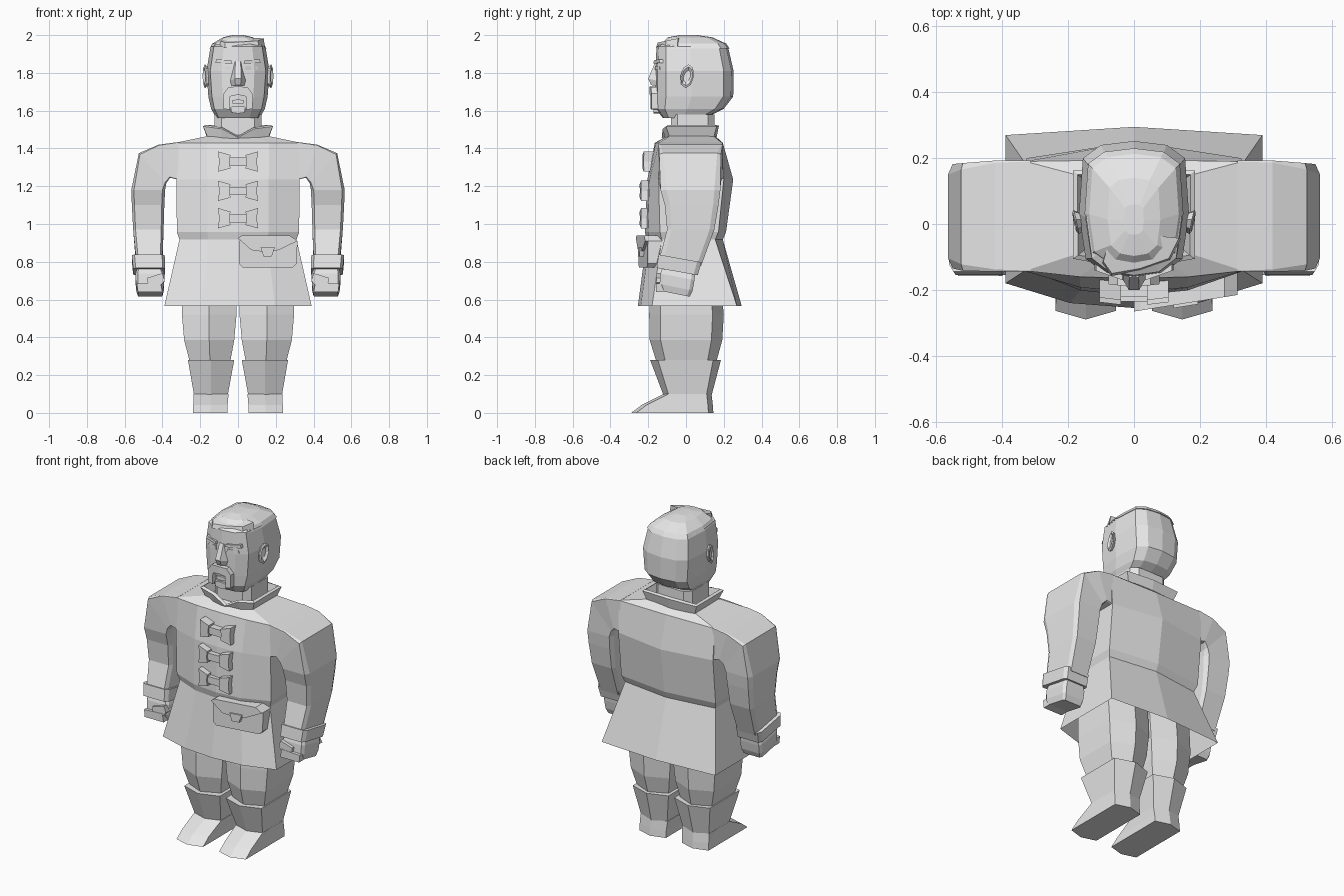
import bpy, bmesh, math

cube = bpy.data.objects.get("Cube")
if cube:
    bpy.data.objects.remove(cube, do_unlink=True)

grey = bpy.data.materials.new("plain grey")
grey.use_nodes = True
grey.diffuse_color = (0.8, 0.8, 0.8, 1)
grey.node_tree.nodes["Principled BSDF"].inputs["Base Color"].default_value = (0.8, 0.8, 0.8, 1)


def loft(name, rings, mirror=False, caps=(True, True)):
    """Skin a list of equal-length point rings."""
    bm = bmesh.new()
    vs = [[bm.verts.new(p) for p in r] for r in rings]
    n = len(rings[0])
    for a, b in zip(vs, vs[1:]):
        for i in range(n):
            j = (i + 1) % n
            bm.faces.new((a[i], a[j], b[j], b[i]))
    for wanted, ring in zip(caps, (vs[0], vs[-1])):
        if wanted:
            bm.faces.new(ring)
    bmesh.ops.recalc_face_normals(bm, faces=bm.faces)
    me = bpy.data.meshes.new(name)
    bm.to_mesh(me)
    bm.free()
    me.materials.append(grey)
    ob = bpy.data.objects.new(name, me)
    bpy.context.collection.objects.link(ob)
    if mirror:
        ob.modifiers.new("Mirror", 'MIRROR').use_mirror_merge = False
    return ob


def prism(name, pts, y0, y1, mirror=False, skew=0.0, x0=0.0):
    """Extrude an (x, z) outline from y0 to y1, slanting with x."""
    ring = lambda y: [(x, y + skew * (x - x0), z) for x, z in pts]
    return loft(name, [ring(y0), ring(y1)], mirror)


def both(half):
    """Close a half ring whose first and last points lie on x = 0."""
    return half + [(-x, y, z) for x, y, z in half[-2:0:-1]]


def hexa(x0, x1, y0, y1, z, k=0.15):
    m, d = (x0 + x1) / 2, k * (y1 - y0)
    return [(m, y0, z), (x1, y0 + d, z), (x1, y1 - d, z),
            (m, y1, z), (x0, y1 - d, z), (x0, y0 + d, z)]


def octa(a, b, y0, y1, cx=0.08, cy=0.1, tilt=0.0):
    """Chamfered ring spanning inner (x, z) a to outer (x, z) b."""
    ym = (y0 + y1) / 2
    uv = [(cx, 0), (1 - cx, 0), (1, cy), (1, 1 - cy),
          (1 - cx, 1), (cx, 1), (0, 1 - cy), (0, cy)]
    out = []
    for u, v in uv:
        y = y0 + v * (y1 - y0)
        out.append((a[0] + u * (b[0] - a[0]), y,
                    a[1] + u * (b[1] - a[1]) - tilt * (y - ym)))
    return out


# Tunic, open at the hem: z, half width, front middle, front corner, back corner, back middle
def torso_ring(z, w, f, fc, bc, b):
    return both([(0, f, z), (0.5 * w, f + 0.2 * (fc - f), z), (w, fc, z),
                 (w, (fc + bc) / 2, z), (w, bc, z), (0, b, z)])


loft("tunic", [torso_ring(*r) for r in (
    (0.565, 0.39, -0.255, -0.18, 0.27, 0.295),
    (0.917, 0.31, -0.208, -0.128, 0.155, 0.195),
    (0.958, 0.324, -0.218, -0.138, 0.172, 0.212),
    (1.235, 0.325, -0.205, -0.145, 0.2, 0.25),
    (1.43, 0.33, -0.165, -0.142, 0.19, 0.195),
    (1.47, 0.14, -0.09, -0.08, 0.14, 0.15))], caps=(False, True))

# Sleeves from the shoulder to the wrist
loft("sleeve", [
    octa((0.315, 1.235), (0.315, 1.434), -0.145, 0.193, 0.01, 0.01),
    octa((0.36, 1.245), (0.42, 1.42), -0.145, 0.193, 0.02, 0.02),
    octa((0.38, 1.215), (0.525, 1.375), -0.142, 0.185, 0.04, 0.06),
    octa((0.386, 1.18), (0.565, 1.18), -0.135, 0.182),
    octa((0.39, 1.1), (0.562, 1.1), -0.112, 0.172),
    octa((0.394, 0.97), (0.555, 0.97), -0.1, 0.15),
    octa((0.40, 0.80), (0.54, 0.80), -0.14, 0.08, tilt=0.2)], True)
loft("cuff", [
    octa((0.388, 0.818), (0.562, 0.818), -0.145, 0.082, tilt=0.18),
    octa((0.386, 0.748), (0.555, 0.748), -0.155, 0.062, tilt=0.18)], True)

# Fists with thumbs and folded fingers
loft("fist", [
    octa((0.41, 0.77), (0.53, 0.77), -0.12, 0.05, tilt=0.2),
    octa((0.39, 0.72), (0.543, 0.72), -0.135, 0.045, tilt=0.2),
    octa((0.392, 0.665), (0.54, 0.665), -0.14, 0.035, tilt=0.2),
    octa((0.40, 0.63), (0.53, 0.63), -0.13, 0.02, tilt=0.2)], True)
prism("folded_fingers", [(0.40, 0.64), (0.53, 0.64), (0.535, 0.685), (0.41, 0.69)],
      -0.158, -0.1, True)
prism("thumb", [(0.388, 0.70), (0.41, 0.675), (0.48, 0.69), (0.48, 0.715), (0.40, 0.74)],
      -0.155, -0.08, True)

# Trousers, boots and feet
loft("trouser_leg", [
    hexa(0.005, 0.30, -0.185, 0.175, 0.8),
    hexa(0.008, 0.297, -0.195, 0.2, 0.52),
    hexa(0.02, 0.285, -0.192, 0.192, 0.385),
    hexa(0.045, 0.25, -0.15, 0.155, 0.25)], True)
loft("boot_shaft", [
    hexa(0.02, 0.265, -0.19, 0.185, 0.28, 0.11),
    hexa(0.055, 0.232, -0.118, 0.135, 0.09, 0.11)], True)
loft("boot_foot", [
    hexa(0.05, 0.235, -0.118, 0.135, 0.1, 0.1),
    hexa(0.055, 0.237, -0.235, 0.142, 0.042, 0.07),
    hexa(0.055, 0.238, -0.29, 0.145, 0.0, 0.06)], True)

# Collar with a dip at the front, and the neck inside it
low = both([(0, -0.095, 1.45), (0.09, -0.09, 1.45), (0.14, -0.07, 1.45),
            (0.145, 0.13, 1.45), (0, 0.14, 1.45)])
high = both([(0, -0.11, 1.465), (0.08, -0.105, 1.51), (0.17, -0.095, 1.525),
             (0.172, 0.15, 1.525), (0, 0.155, 1.525)])
collar = loft("collar", [low, high], caps=(False, False))
collar.modifiers.new("Thickness", 'SOLIDIFY').thickness = 0.02
loft("neck", [octa((-0.125, z), (0.125, z), -0.08, 0.15, 0.15, 0.15) for z in (1.44, 1.58)])


# Head: z, half width, front, back
def head_ring(z, w, f, b):
    d = b - f
    return both([(0, f - 0.03 * d, z), (0.52 * w, f, z), (0.88 * w, f + 0.11 * d, z),
                 (w, f + 0.45 * d, z), (0.93 * w, b - 0.13 * d, z),
                 (0.6 * w, b - 0.03 * d, z), (0, b, z)])


loft("head", [head_ring(*r) for r in (
    (1.56, 0.115, -0.115, 0.10), (1.61, 0.142, -0.15, 0.20),
    (1.675, 0.157, -0.15, 0.25), (1.81, 0.167, -0.15, 0.252),
    (1.94, 0.145, -0.145, 0.222), (1.955, 0.12, -0.12, 0.19))])
loft("hair_cap", [head_ring(*r) for r in (
    (1.93, 0.15, -0.13, 0.23), (1.955, 0.136, -0.12, 0.213),
    (1.988, 0.08, -0.09, 0.14), (2.0, 0.03, -0.03, 0.06))])

# Swept lock over the forehead
lock = [(0.142, -0.045), (0, -0.03), (-0.085, -0.075), (-0.097, -0.12),
        (-0.07, -0.158), (0.02, -0.142), (0.11, -0.11)]
loft("hair_lock", [[(x, y, 1.935) for x, y in lock],
                   [(x * 0.96, y * 0.95, 1.968 + 0.2 * (y + 0.12)) for x, y in lock]])


# Ears: outlined disc with a sunken centre, standing off further at the back
def ear_ring(x, s):
    angles = [math.tau * i / 8 for i in range(8)]
    return [(x + 0.008 * s * math.cos(t),
             0.006 + 0.036 * s * math.cos(t) + 0.008 * math.sin(t),
             1.782 + 0.063 * s * math.sin(t)) for t in angles]


loft("ear", [ear_ring(0.150, 0.7), ear_ring(0.176, 1.0),
             ear_ring(0.181, 0.8), ear_ring(0.170, 0.5)], True)

# Face
prism("eyebrow", [(0.03, 1.85), (0.12, 1.852), (0.115, 1.872), (0.035, 1.866)],
      -0.172, -0.11, True, 0.35, 0.03)
prism("eyelid", [(0.035, 1.815), (0.105, 1.818), (0.10, 1.834), (0.04, 1.836)],
      -0.166, -0.11, True, 0.35, 0.03)
loft("nose", [
    [(0.014, -0.162, 1.86), (-0.014, -0.162, 1.86), (-0.025, -0.13, 1.86), (0.025, -0.13, 1.86)],
    [(0.016, -0.2, 1.77), (-0.016, -0.2, 1.77), (-0.05, -0.14, 1.755), (0.05, -0.14, 1.755)],
    [(0.014, -0.185, 1.735), (-0.014, -0.185, 1.735), (-0.045, -0.14, 1.73), (0.045, -0.14, 1.73)]])
prism("moustache", [(0, 1.728), (0.05, 1.725), (0.077, 1.69), (0.077, 1.61), (0.045, 1.605),
                    (0.042, 1.675), (0, 1.685)], -0.192, -0.12, True, 0.12)
prism("lower_lip", [(0, 1.66), (0.03, 1.655), (0.03, 1.638), (0, 1.635)], -0.172, -0.12, True)
prism("chin_tuft", [(0, 1.625), (0.04, 1.62), (0.035, 1.59), (0, 1.585)], -0.172, -0.1, True)

# Frog fastenings: flared ends joined by a thinner bar
for i, (z, y) in enumerate(((1.33, -0.236), (1.175, -0.25), (1.03, -0.25))):
    prism("fastening_%d" % (i + 1),
          [(0.04, z + 0.035), (0.105, z + 0.054), (0.1, z), (0.105, z - 0.053),
           (0.04, z - 0.035), (0.045, z)], y, y + 0.06, True, 0.12)
    prism("fastening_bar_%d" % (i + 1),
          [(-0.05, z - 0.022), (0.05, z - 0.022), (0.05, z + 0.022), (-0.05, z + 0.022)],
          y + 0.015, y + 0.06)

# Belt pouch with flap and clasp, on the left hip
prism("pouch", [(0.005, 0.79), (0.025, 0.77), (0.29, 0.77), (0.31, 0.79), (0.315, 0.91),
                (0.28, 0.93), (0.03, 0.93), (0.005, 0.91)], -0.228, -0.15, False, 0.16, 0.155)
prism("pouch_flap", [(0.0, 0.925), (0.02, 0.938), (0.275, 0.938), (0.315, 0.91), (0.215, 0.862),
                     (0.155, 0.85), (0.07, 0.862)], -0.241, -0.16, False, 0.16, 0.155)
prism("pouch_clasp", [(0.12, 0.875), (0.135, 0.828), (0.178, 0.828), (0.195, 0.875)],
      -0.25, -0.2, False, 0.16, 0.155)
